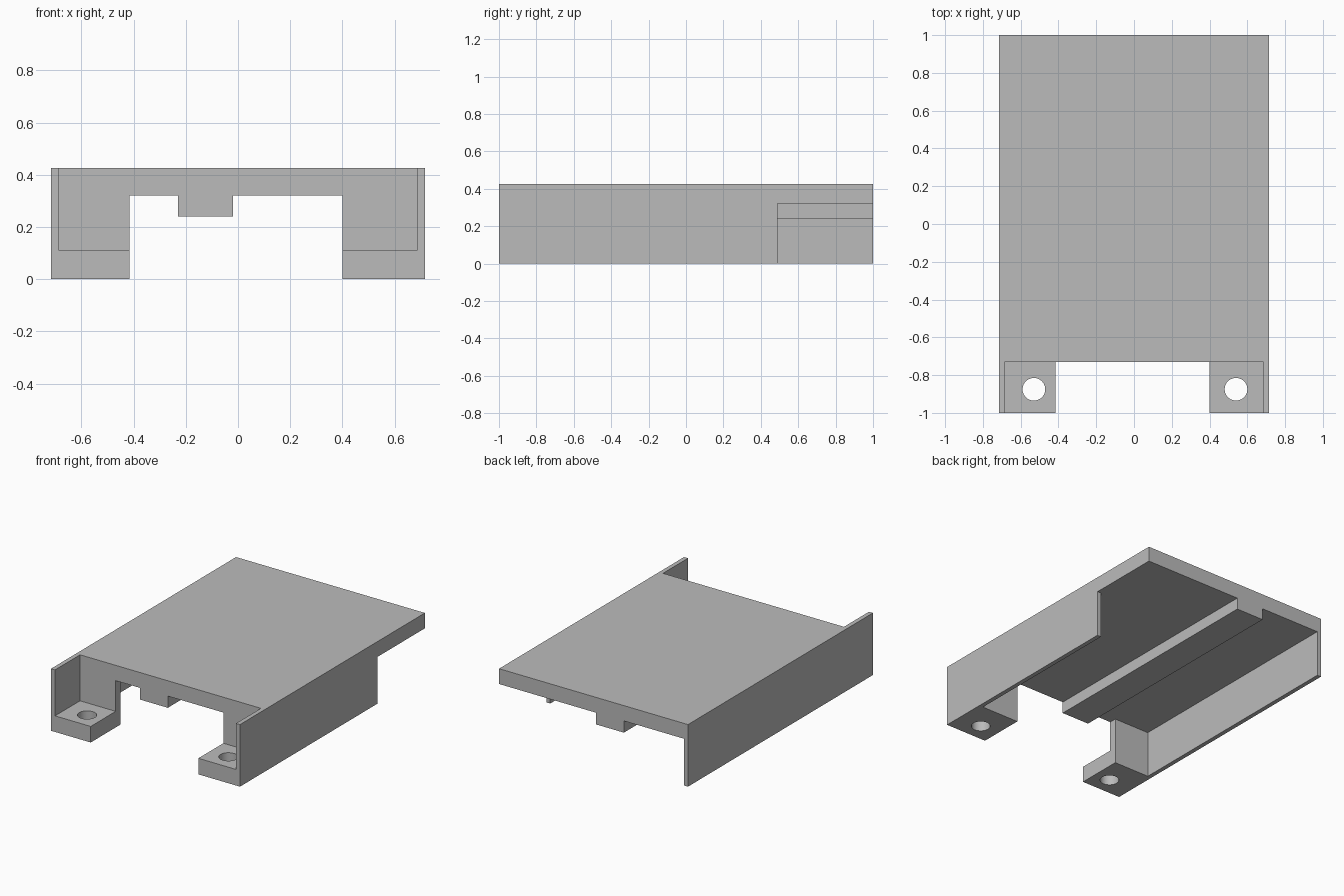
import bpy, bmesh

cube = bpy.data.objects.get("Cube")
if cube:
    bpy.data.objects.remove(cube, do_unlink=True)

grey = bpy.data.materials.new("plain grey")
grey.use_nodes = True
colour = (0.5, 0.5, 0.5, 1)
grey.diffuse_color = colour
grey.node_tree.nodes["Principled BSDF"].inputs["Base Color"].default_value = colour

HALF_W, INNER_W = 0.715, 0.685
FRONT, DECK_FRONT, POST_BACK, BACK = -1.0, -0.73, -0.68, 1.0
TOP, DECK_Z, RAIL_Z, PAD_Z = 0.425, 0.32, 0.24, 0.11
NOTCH_Y = 0.49


def extrude_side(name, outline, x0, x1):
    """Extrude a side outline of (y, z) points from x0 to x1."""
    bm = bmesh.new()
    face = bm.faces.new([bm.verts.new((x0, y, z)) for y, z in outline])
    ext = bmesh.ops.extrude_face_region(bm, geom=[face])
    verts = [g for g in ext["geom"] if isinstance(g, bmesh.types.BMVert)]
    bmesh.ops.translate(bm, verts=verts, vec=(x1 - x0, 0, 0))
    bmesh.ops.recalc_face_normals(bm, faces=bm.faces)
    mesh = bpy.data.meshes.new(name)
    bm.to_mesh(mesh)
    bm.free()
    mesh.materials.append(grey)
    obj = bpy.data.objects.new(name, mesh)
    bpy.context.collection.objects.link(obj)
    return obj


def rect(y0, y1, z0, z1):
    return [(y0, z0), (y1, z0), (y1, z1), (y0, z1)]


def drill(obj, x, y, radius):
    """Cut a round vertical hole and smooth its wall."""
    bpy.ops.mesh.primitive_cylinder_add(vertices=40, radius=radius, depth=0.3,
                                        location=(x, y, 0.05))
    cutter = bpy.context.object
    cutter.name = "hole_cutter"
    cutter.hide_render = True
    cutter.data.materials.append(grey)
    mod = obj.modifiers.new("hole", "BOOLEAN")
    mod.operation, mod.solver, mod.object = "DIFFERENCE", "EXACT", cutter
    bpy.ops.object.select_all(action="DESELECT")
    obj.select_set(True)
    bpy.context.view_layer.objects.active = obj
    bpy.ops.object.modifier_apply(modifier=mod.name)
    bpy.data.objects.remove(cutter, do_unlink=True)
    bpy.ops.object.shade_smooth_by_angle()


# Top deck and the rail under it
extrude_side("deck", rect(DECK_FRONT, BACK, DECK_Z, TOP), -INNER_W, INNER_W)
extrude_side("under_rail", rect(DECK_FRONT, BACK, RAIL_Z, DECK_Z), -0.23, -0.02)

# Side walls: one full length, one notched at the back
extrude_side("right_wall", rect(FRONT, BACK, 0, TOP), -HALF_W, -INNER_W)
extrude_side("left_wall", [(FRONT, 0), (NOTCH_Y, 0), (NOTCH_Y, DECK_Z),
                           (BACK, DECK_Z), (BACK, TOP), (FRONT, TOP)],
             INNER_W, HALF_W)

# L-shaped mounting feet with bolt holes
foot = [(FRONT, 0), (POST_BACK, 0), (POST_BACK, DECK_Z),
        (DECK_FRONT, DECK_Z), (DECK_FRONT, PAD_Z), (FRONT, PAD_Z)]
for name, x0, x1, hole_x in (("right_foot", -INNER_W, -0.415, -0.53),
                             ("left_foot", 0.4, INNER_W, 0.54)):
    drill(extrude_side(name, foot, x0, x1), hole_x, -0.875, 0.06)
